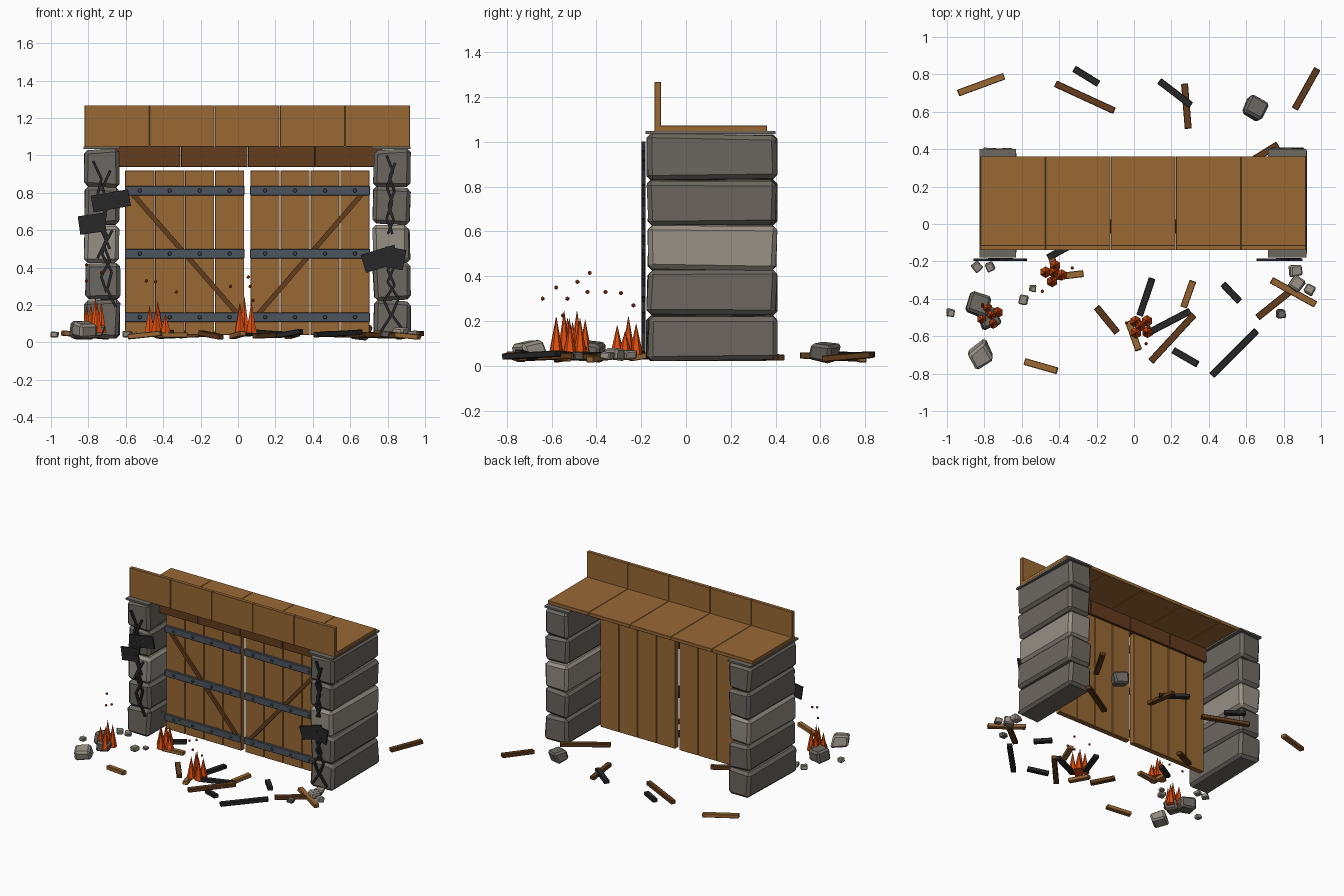
import bpy, bmesh, math, random
from mathutils import Vector, Matrix, Euler

random.seed(4)
old = bpy.data.objects.get("Cube")
if old:
    bpy.data.objects.remove(old, do_unlink=True)


def material(name, r, g, b):
    mat = bpy.data.materials.new(name)
    mat.use_nodes = True
    mat.diffuse_color = (r, g, b, 1)
    mat.node_tree.nodes["Principled BSDF"].inputs["Base Color"].default_value = (r, g, b, 1)
    return mat


WOOD = material("warm wood", .32, .138, .034)
DARK = material("dark wood", .125, .045, .012)
STONE = material("grey stone", .15, .135, .118)
PALE = material("pale stone", .31, .28, .235)
IRON = material("blue iron", .072, .09, .11)
CHAR = material("charred black", .02, .02, .021)
FLAME = material("flame orange", .75, .075, .004)
EMBER = material("ember red", .5, .05, .008)


def finish(name, bm, mat, bevel=0):
    """Turn a bmesh into an object, with an optional bevel."""
    bmesh.ops.recalc_face_normals(bm, faces=bm.faces)
    mesh = bpy.data.meshes.new(name)
    bm.to_mesh(mesh)
    bm.free()
    mesh.materials.append(mat)
    obj = bpy.data.objects.new(name, mesh)
    bpy.context.collection.objects.link(obj)
    if bevel:
        mod = obj.modifiers.new("Bevel", "BEVEL")
        mod.width, mod.segments = bevel, 1
    return obj


def box(name, x, y, z, mat, bevel=.002, jitter=0):
    """Box from (low, high) spans, with optionally uneven corners."""
    bm = bmesh.new()
    bmesh.ops.create_cube(bm, size=1)
    for v in bm.verts:
        v.co = [s[0] if c < 0 else s[1] for c, s in zip(v.co, (x, y, z))]
        v.co += Vector([random.uniform(-jitter, jitter) for _ in range(3)])
    return finish(name, bm, mat, bevel)


def bar(name, a, b, width, thick, mat, side, bevel=0):
    """Straight bar from a to b; side is the direction its thickness faces."""
    a, b, side = Vector(a), Vector(b), Vector(side)
    along = (b - a).normalized()
    across = side.cross(along).normalized()
    up = along.cross(across)
    bm = bmesh.new()
    bmesh.ops.create_cube(bm, size=1)
    size = Vector(((b - a).length, width, thick))
    for v in bm.verts:
        c = v.co * size
        v.co = (a + b) / 2 + along * c.x + across * c.y + up * c.z
    return finish(name, bm, mat, bevel)


# Stone pillars with thin caps
for label, x0, x1 in (("right", -.818, -.635), ("left", .725, .918)):
    for i in range(5):
        z = .025 + i * .202
        box(f"{label}_pillar_block_{i}", (x0, x1), (-.172, .402), (z, z + .2),
            PALE if i == 2 else STONE, .02, .008)
    box(f"{label}_pillar_cap", (x0 - .008, x1 + .003), (-.18, .4), (1.035, 1.048), STONE, 0)

# Roof planks and upright front boards
for i in range(5):
    x = -.822 + i * .3485
    span = (x + .001, x + .3475)
    box(f"roof_plank_{i}", span, (-.13, .362), (1.048, 1.074), WOOD)
    box(f"front_board_{i}", span, (-.14, -.112), (1.045, 1.268), WOOD)

# Lintel boards over the gate
for i in range(4):
    x = -.665 + i * .359
    box(f"lintel_board_{i}", (x + .001, x + .358), (-.05, .025), (.938, 1.046), DARK)

# Gate leaves: planks, straps, bolts and diagonal brace
FRONT = (0, -1, 0)
for label, x0, outer, inner in (("right", -.605, -.56, 0), ("left", .065, .66, .107)):
    for i in range(4):
        x = x0 + i * .16
        box(f"{label}_gate_plank_{i}", (x + .002, x + .158), (-.005, .035), (.04, .92), WOOD)
    for j, z in enumerate((.135, .475, .812)):
        box(f"{label}_strap_{j}", (x0, x0 + .64), (-.025, -.005), (z - .025, z + .025), IRON)
        bm = bmesh.new()
        for i in range(4):
            place = Matrix.Translation((x0 + .08 + i * .16, -.029, z))
            bmesh.ops.create_cone(bm, segments=8, radius1=.012, radius2=.008, depth=.016,
                                  cap_ends=True,
                                  matrix=place @ Matrix.Rotation(math.pi / 2, 4, "X"))
        finish(f"{label}_strap_bolts_{j}", bm, IRON)
    bar(f"{label}_gate_brace", (outer, -.013, .79), (inner, -.013, .15), .026, .016, DARK, FRONT)


# Scorched cracks and plates on the pillar fronts
def crack(name, x, lean, top, bottom, swing, steps):
    points = []
    for i in range(steps + 1):
        t = i / steps
        offset = swing * (1 if i % 2 else -1) * random.uniform(.7, 1)
        points.append((x + lean * t + offset, -.19, top + (bottom - top) * t))
    for i, (a, b) in enumerate(zip(points, points[1:])):
        bar(f"{name}_{i}", a, b, .014, .016, CHAR, FRONT)


crack("right_crack_upper", -.76, .06, .97, .5, .02, 5)
crack("right_crack_side", -.7, -.03, .92, .45, -.022, 5)
crack("right_crack_lower", -.73, .06, .66, .19, .022, 5)
crack("right_crack_branch", -.69, -.03, .6, .27, -.02, 4)
crack("left_crack_upper", .81, 0, 1, .58, .018, 5)
crack("left_crack_twin", .825, -.01, .96, .58, -.018, 5)
crack("left_crack_lower", .8, .06, .5, .06, .03, 5)
crack("left_crack_branch", .83, -.04, .47, .06, -.028, 5)
for name, a, b, w in (("right_plate_low", (-.85, .625), (-.71, .645), .1),
                      ("right_plate_high", (-.78, .74), (-.58, .775), .09),
                      ("left_plate_high", (.67, .42), (.85, .475), .1),
                      ("left_plate_low", (.78, .46), (.89, .44), .11)):
    bar(name, (a[0], -.191, a[1]), (b[0], -.191, b[1]), w, .012, CHAR, FRONT)

# Scattered planks, given as ground start and end
scatter = {
    "loose_plank": (WOOD, (
        (-.94, .7, -.695, .79), (-.585, -.735, -.41, -.785), (.315, -.305, .265, -.445),
        (-.03, -.52, .025, -.675), (.735, -.3, .97, -.43), (-.44, -.285, -.27, -.265),
        (-.44, -.18, -.42, -.25))),
    "dark_plank": (DARK, (
        (-.42, .75, -.105, .605), (.27, .75, .29, .51), (.98, .83, .86, .615),
        (-.2, -.445, -.09, -.58), (.09, -.735, .32, -.485), (.66, -.5, .835, -.36),
        (.47, .24, .77, .425), (-.46, .05, -.3, .13))),
    "burnt_plank": (CHAR, (
        (-.32, .83, -.19, .75), (.135, .765, .305, .635), (.097, -.29, .03, -.49),
        (.07, -.585, .3, -.465), (.475, -.32, .565, -.415), (.21, -.675, .34, -.75),
        (.415, -.81, .655, -.57), (-.46, -.18, -.35, -.12))),
}
for kind, (mat, lines) in scatter.items():
    for i, (ax, ay, bx, by) in enumerate(lines):
        z = .048 if mat is CHAR else .04
        tilt = random.uniform(-.012, .012)
        bar(f"{kind}_{i}", (ax, ay, z - tilt), (bx, by, z + tilt), .037, .028, mat, (0, 0, 1), .003)


# Rubble stones
def rubble(name, x, y, size, mat):
    bm = bmesh.new()
    bmesh.ops.create_cube(bm, size=size)
    turn = Euler([random.uniform(-.25, .25), random.uniform(-.25, .25), random.uniform(0, 1.5)])
    bmesh.ops.rotate(bm, matrix=turn.to_matrix(), verts=bm.verts)
    for v in bm.verts:
        v.co += Vector([random.uniform(-.1, .1) * size for _ in range(3)])
        v.co.z *= .7
        v.co += Vector((x, y, .03 + size * .3))
    finish(name, bm, mat, size * .12)


for i, (x, y, size) in enumerate(((-.82, -.7, .115), (-.98, -.475, .042), (-.84, -.23, .046),
                                  (-.77, -.23, .046), (-.59, -.405, .05), (-.54, -.345, .034),
                                  (.865, -.25, .06), (.87, -.32, .075), (.94, -.35, .05))):
    rubble(f"pale_rubble_{i}", x, y, size, PALE)
for i, (x, y, size) in enumerate(((-.83, -.43, .115), (-.78, -.5, .1), (.65, .615, .11),
                                  (.785, -.48, .046))):
    rubble(f"grey_rubble_{i}", x, y, size, STONE)

# Fires: clusters of six-sided flame cones
for f, (x, y, top) in enumerate(((-.77, -.49, .25), (-.43, -.265, .225), (.04, -.55, .25))):
    bm = bmesh.new()
    for i in range(5):
        angle = i * math.tau / 4 + f + .4
        reach = .043 if i < 4 else .008
        height = top - .05 - (0 if i == 4 else random.uniform(.02, .08))
        place = Matrix.Translation((x + reach * math.cos(angle), y + reach * math.sin(angle),
                                    .05 + height / 2))
        bmesh.ops.create_cone(bm, segments=6, radius1=.031, radius2=0, depth=height,
                              cap_ends=True, matrix=place)
    finish(f"fire_{f}", bm, FLAME)

# Floating embers
for i, spot in enumerate(((-.81, -.43, .415), (-.73, -.485, .375), (-.81, -.44, .33),
                          (-.49, -.36, .33), (-.44, -.29, .325), (-.33, -.235, .27),
                          (-.04, -.53, .3), (.055, -.58, .35), (.065, -.64, .3),
                          (.08, -.55, .225))):
    bm = bmesh.new()
    bmesh.ops.create_icosphere(bm, subdivisions=1, radius=.01, matrix=Matrix.Translation(spot))
    finish(f"ember_{i}", bm, EMBER)
